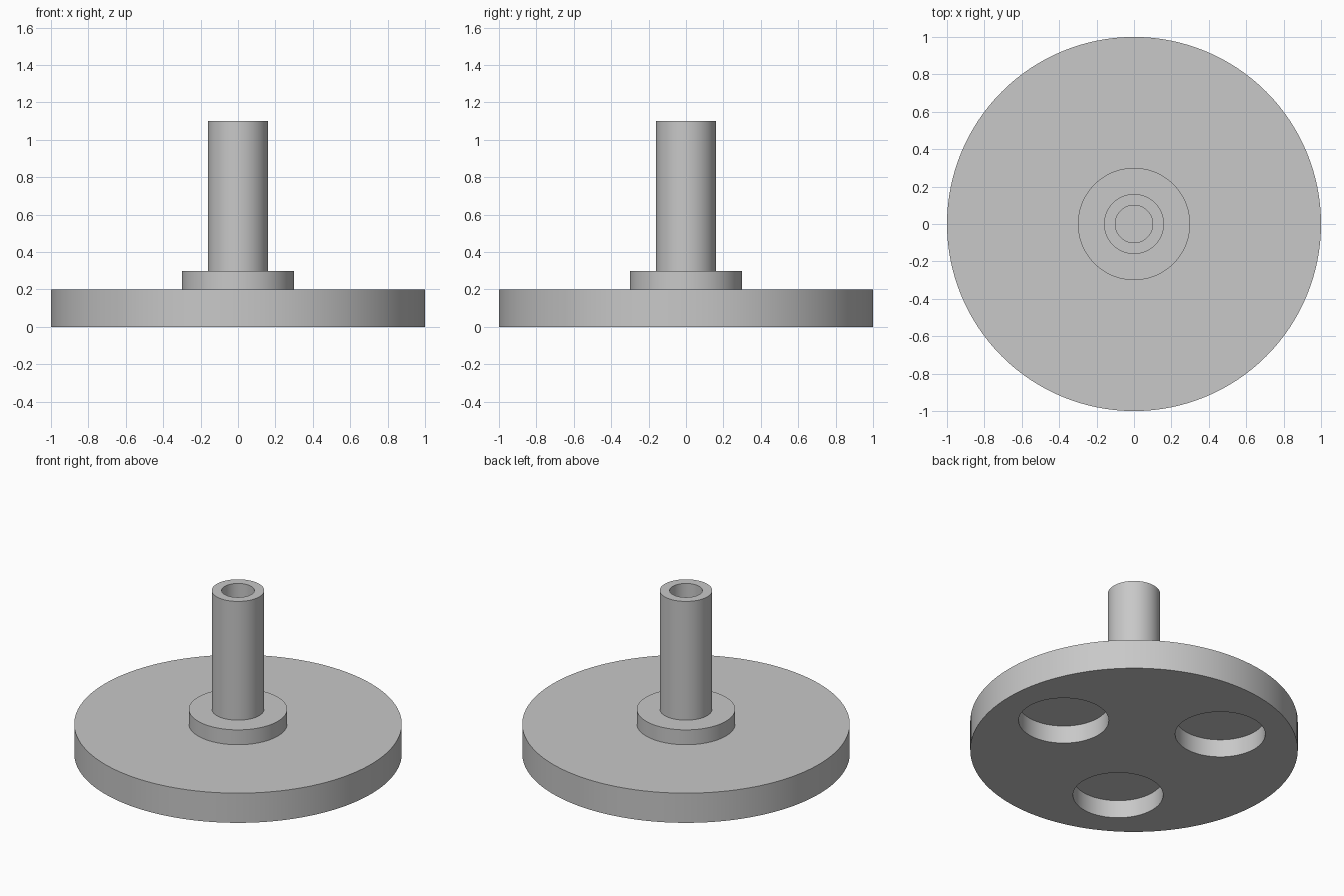
import bpy
import bmesh
from math import cos, sin, radians, tau

if "Cube" in bpy.data.objects:
    bpy.data.objects.remove(bpy.data.objects["Cube"], do_unlink=True)

SEGMENTS = 128

# Single plain grey material
grey = bpy.data.materials.new("plain_grey")
grey.use_nodes = True
colour = (0.58, 0.58, 0.58, 1)
grey.diffuse_color = colour
grey.node_tree.nodes["Principled BSDF"].inputs["Base Color"].default_value = colour


def revolve(name, profile, segments=SEGMENTS, location=(0, 0, 0)):
    """Spin an (r, z) profile, starting and ending on the axis, into a closed solid."""
    bm = bmesh.new()
    verts = [bm.verts.new((r, 0, z)) for r, z in profile]
    edges = [bm.edges.new(pair) for pair in zip(verts, verts[1:])]
    bmesh.ops.spin(bm, geom=verts + edges, cent=(0, 0, 0), axis=(0, 0, 1),
                   angle=tau, steps=segments, use_merge=True)
    bmesh.ops.remove_doubles(bm, verts=bm.verts, dist=1e-5)
    # Merge the axis fans into clean flat caps
    hubs = [v for v in bm.verts if v.co.xy.length < 1e-5]
    bmesh.ops.dissolve_verts(bm, verts=hubs)
    bmesh.ops.recalc_face_normals(bm, faces=bm.faces)
    mesh = bpy.data.meshes.new(name)
    bm.to_mesh(mesh)
    bm.free()
    mesh.materials.append(grey)
    obj = bpy.data.objects.new(name, mesh)
    obj.location = location
    bpy.context.collection.objects.link(obj)
    return obj


def activate(obj):
    bpy.ops.object.select_all(action="DESELECT")
    obj.select_set(True)
    bpy.context.view_layer.objects.active = obj


# Wide base disc
base = revolve("base_disc", [(0, 0), (1, 0), (1, 0.2), (0, 0.2)])

# Three round blind pockets in the underside
POCKET_RADIUS, POCKET_DEPTH, POCKET_RING = 0.275, 0.12, 0.56
for i in range(3):
    angle = radians(120 * i)
    centre = (POCKET_RING * cos(angle), POCKET_RING * sin(angle), 0)
    cutter = revolve("pocket_cutter",
                     [(0, -0.1), (POCKET_RADIUS, -0.1),
                      (POCKET_RADIUS, POCKET_DEPTH), (0, POCKET_DEPTH)],
                     segments=96, location=centre)
    cutter.hide_render = True
    activate(base)
    cut = base.modifiers.new("pocket", "BOOLEAN")
    cut.operation, cut.solver, cut.object = "DIFFERENCE", "EXACT", cutter
    bpy.ops.object.modifier_apply(modifier=cut.name)
    bpy.data.objects.remove(cutter, do_unlink=True)

# Collar and hollow tube in one turned piece
spindle = revolve("collar_and_tube", [
    (0, 0.2), (0.3, 0.2), (0.3, 0.3), (0.16, 0.3),
    (0.16, 1.1), (0.1, 1.1), (0.1, 0.3), (0, 0.3)])

# Smooth round walls, crisp rims
for part in (base, spindle):
    activate(part)
    bpy.ops.object.shade_smooth_by_angle(angle=radians(30))
